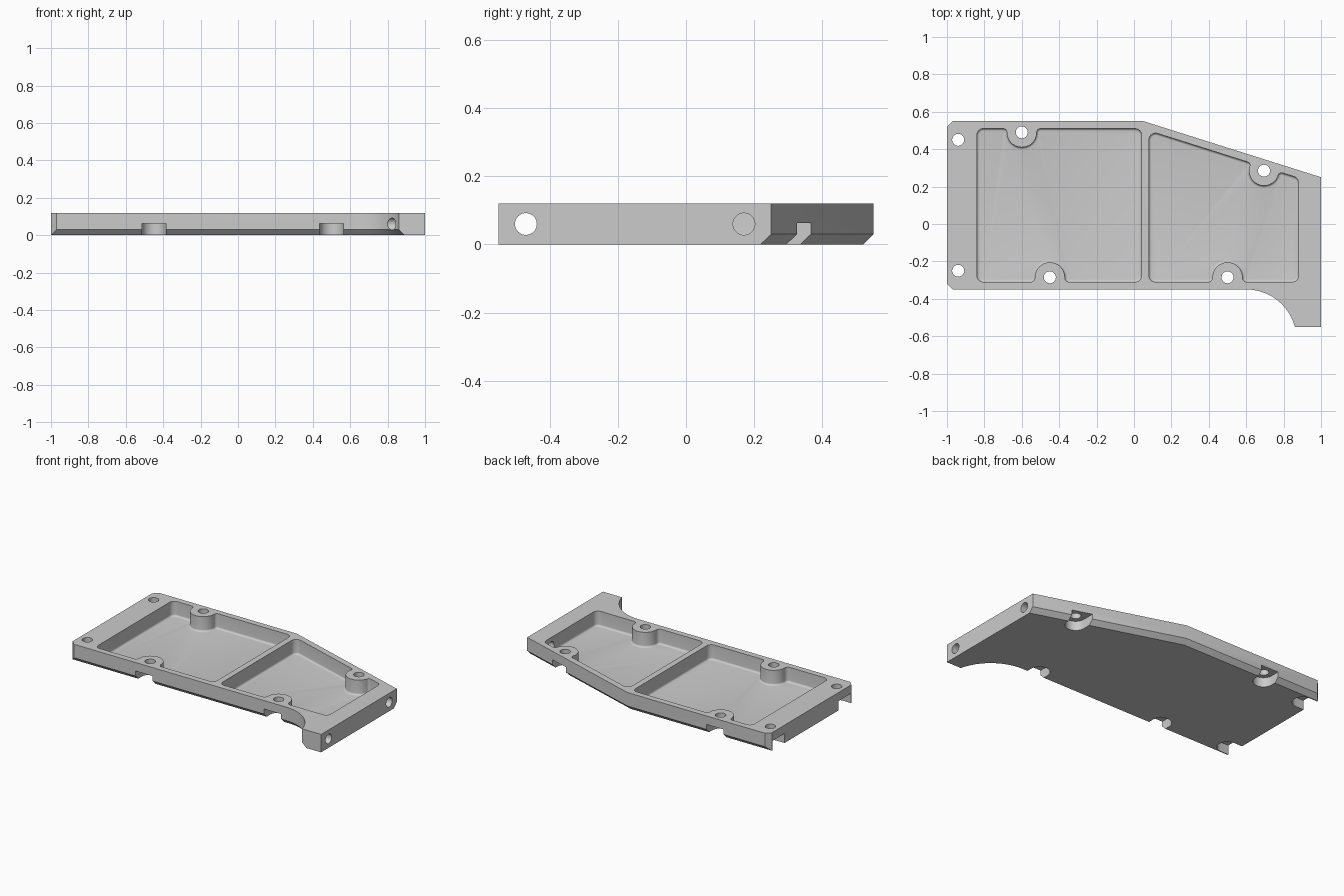
import bpy, bmesh, math
from mathutils import Vector

cube = bpy.data.objects.get("Cube")
if cube:
    bpy.data.objects.remove(cube, do_unlink=True)

HEIGHT, CHAMFER, FLOOR, FILLET = 0.12, 0.03, 0.02, 0.013
HOLE_R, SLOT_R, SLOT_TOP, BOSS_R = 0.032, 0.064, 0.063, 0.08
SLOPE = Vector((0.95, -0.3)).normalized()      # direction of the slanted edge

metal = bpy.data.materials.new("plain grey metal")
metal.use_nodes = True
grey = (0.6, 0.6, 0.6, 1)
metal.diffuse_color = grey
metal.node_tree.nodes["Principled BSDF"].inputs["Base Color"].default_value = grey


def loft(name, loops):
    """Solid skinned over counter-clockwise (profile, z) loops of equal vertex count."""
    bm = bmesh.new()
    rings = [[bm.verts.new((p[0], p[1], z)) for p in pts] for pts, z in loops]
    for a, b in zip(rings, rings[1:]):
        for i in range(len(a)):
            j = (i + 1) % len(a)
            bm.faces.new((a[i], a[j], b[j], b[i]))
    bm.faces.new(rings[0][::-1])
    bm.faces.new(rings[-1])
    bmesh.ops.remove_doubles(bm, verts=bm.verts, dist=1e-5)
    mesh = bpy.data.meshes.new(name)
    bm.to_mesh(mesh)
    bm.free()
    mesh.materials.append(metal)
    obj = bpy.data.objects.new(name, mesh)
    bpy.context.collection.objects.link(obj)
    return obj


def rounded(corners, steps=10):
    """Round every (point, radius) corner of a closed polygon."""
    out = []
    for i, (p, r) in enumerate(corners):
        a = (corners[i - 1][0] - p).normalized()
        b = (corners[(i + 1) % len(corners)][0] - p).normalized()
        half = a.angle(b) / 2
        centre = p + (a + b).normalized() * r / math.sin(half)
        t = r / math.tan(half)
        start, end = p + a * t - centre, p + b * t - centre
        sweep = math.atan2(start.x * end.y - start.y * end.x, start.dot(end))
        for k in range(steps + 1):
            c, s = math.cos(sweep * k / steps), math.sin(sweep * k / steps)
            q = centre + Vector((start.x * c - start.y * s, start.x * s + start.y * c))
            if not out or (q - out[-1]).length > 1e-4:
                out.append(q)
    return out


def inset(pts, d):
    """Move a counter-clockwise profile inward by d."""
    res = []
    for i, p in enumerate(pts):
        t = (pts[(i + 1) % len(pts)] - p).normalized() + (p - pts[i - 1]).normalized()
        t.normalize()
        res.append(p + Vector((-t.y, t.x)) * d)
    return res


def boss(centre, along, dist):
    """Corners of a U-shaped detour round a screw boss; along = walking direction."""
    c, u = Vector(centre), Vector(along)
    n = Vector((-u.y, u.x))
    foot, tip = c - n * dist, c + n * BOSS_R
    return [(foot - u * BOSS_R, dist * 0.97), (tip - u * BOSS_R, BOSS_R),
            (tip + u * BOSS_R, BOSS_R), (foot + u * BOSS_R, dist * 0.97)]


def pocket(name, corners):
    pts = rounded(corners)
    loops = []
    for k in range(6):
        a = math.pi / 2 * k / 5
        loops.append((inset(pts, FILLET * (1 - math.sin(a))),
                      FLOOR + FILLET * (1 - math.cos(a))))
    return loft(name, loops + [(pts, HEIGHT + 0.02)])


def slot(name, centre, out):
    """Round-ended recess that runs out through the edge."""
    c, o = Vector(centre), Vector(out)
    side = Vector((-o.y, o.x))
    pts = [c + side * SLOT_R * math.cos(a) - o * SLOT_R * math.sin(a)
           for a in (math.pi * k / 24 for k in range(25))]
    pts += [c - side * SLOT_R + o * 0.2, c + side * SLOT_R + o * 0.2]
    return loft(name, [(pts, -0.02), (pts, SLOT_TOP)])


def drill(name, location, length, along_x=False):
    bpy.ops.mesh.primitive_cylinder_add(
        vertices=40, radius=HOLE_R, depth=length, location=location,
        rotation=(0, math.pi / 2 if along_x else 0, 0))
    obj = bpy.context.object
    obj.name = name
    obj.data.materials.append(metal)
    return obj


def arc(r):
    """Concave cut at the front foot, from the long front edge to the foot tip."""
    centre = Vector((0.6, -0.619))
    first = math.asin(0.069 / r)
    angles = [math.pi / 2 + (first - math.pi / 2) * k / 24 for k in range(25)]
    return [centre + Vector((math.cos(a), math.sin(a))) * r for a in angles]


# Plate body: chamfered underneath along the front, curved, back and slanted edges
top = [(1, -0.55), (1, 0.25), (0.05, 0.55), (-0.97, 0.55), (-1, 0.52),
       (-1, -0.32), (-0.97, -0.35)] + arc(0.269)
base = [(1, -0.55), (1, 0.2185), (0.045, 0.52), (-1, 0.52), (-1, 0.52),
        (-1, -0.32), (-1, -0.32)] + arc(0.269 + CHAMFER)
plate = loft("mounting_plate", [(base, 0), (top, CHAMFER), (top, HEIGHT)])

# Pockets, walked counter-clockwise around their bosses
V, R = Vector, 0.035
front_l, front_r, back_l, back_r = (-0.45, -0.285), (0.5, -0.285), (-0.6, 0.49), (0.695, 0.285)
large = ([(V((-0.84, -0.31)), R)] + boss(front_l, (1, 0), 0.025)
         + [(V((0.04, -0.31)), R), (V((0.04, 0.51)), R)]
         + boss(back_l, (-1, 0), 0.02) + [(V((-0.84, 0.51)), R)])
small = ([(V((0.08, -0.31)), R)] + boss(front_r, (1, 0), 0.025)
         + [(V((0.88, -0.31)), R), (V((0.88, 0.246)), R)]
         + boss(back_r, -SLOPE, 0.018) + [(V((0.08, 0.4985)), R)])
cutters = [pocket("large_pocket_cutter", large), pocket("small_pocket_cutter", small)]

# Screw holes with open recesses below
screws = [(front_l, (0, -1)), (front_r, (0, -1)), (back_l, (0, 1)), (back_r, (0, 1)),
          ((-0.94, 0.45), (-1, 0)), ((-0.94, -0.25), (-1, 0))]
for centre, out in screws:
    cutters.append(slot("recess_cutter", centre, out))
    cutters.append(drill("screw_hole_cutter", (*centre, 0.06), 0.3))

# Cross holes in the end face
cutters.append(drill("foot_hole_cutter", (0.9, -0.47, 0.06), 0.4, True))
cutters.append(drill("end_hole_cutter", (0.95, 0.17, 0.06), 0.2, True))

bpy.ops.object.select_all(action='DESELECT')
bpy.context.view_layer.objects.active = plate
plate.select_set(True)
for cutter in cutters:
    cutter.hide_render = True
    mod = plate.modifiers.new("cut", 'BOOLEAN')
    mod.operation, mod.solver, mod.object = 'DIFFERENCE', 'EXACT', cutter
    bpy.ops.object.modifier_apply(modifier=mod.name)
    bpy.data.objects.remove(cutter, do_unlink=True)

bpy.ops.object.shade_smooth_by_angle(angle=math.radians(30))
